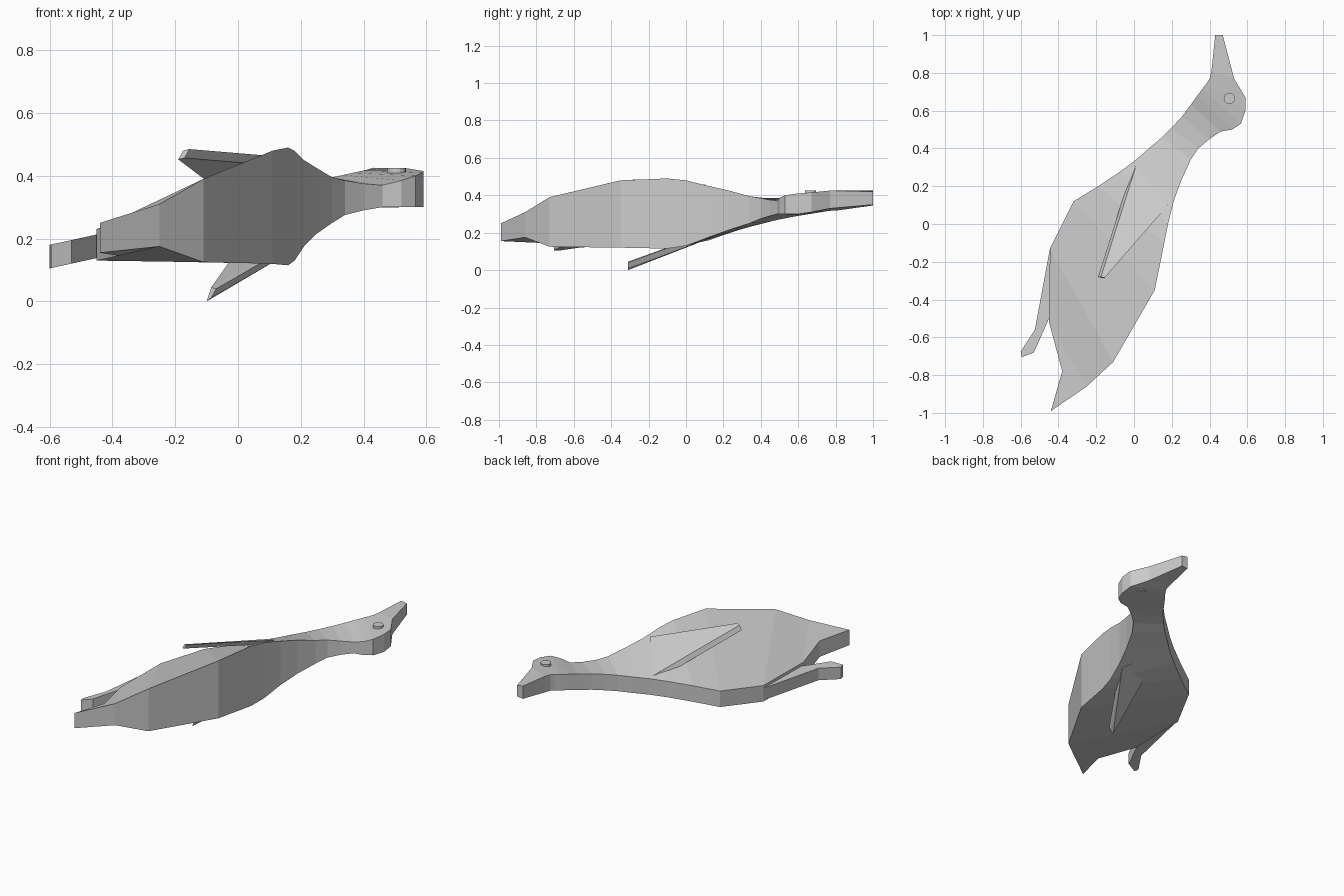
import bpy, bmesh

if "Cube" in bpy.data.objects:
    bpy.data.objects.remove(bpy.data.objects["Cube"])


def make(name, bm):
    bmesh.ops.recalc_face_normals(bm, faces=bm.faces)
    me = bpy.data.meshes.new(name)
    bm.to_mesh(me)
    bm.free()
    ob = bpy.data.objects.new(name, me)
    bpy.context.collection.objects.link(ob)
    return ob


def plane_z(x):
    # tilted middle plane of the lying bird
    return 0.279 + 0.22 * x


def slab(name, top, bottom):
    # closed plate between two matching outlines
    bm = bmesh.new()
    a = [bm.verts.new(p) for p in top]
    b = [bm.verts.new(p) for p in bottom]
    n = len(a)
    caps = [bm.faces.new(a), bm.faces.new(b[::-1])]
    for i in range(n):
        j = (i + 1) % n
        bm.faces.new((a[i], b[i], b[j], a[j]))
    bmesh.ops.triangulate(bm, faces=caps)
    return make(name, bm)


# Body: stations from beak to tail: back edge x, y, then belly edge x, y, top z, bottom z
stations = [
    (.43, 1.0, .47, 1.0, .42, .35),
    (.41, .81, .53, .77, .425, .33),
    (.40, .77, .59, .67, .415, .31),
    (.385, .745, .59, .60, .41, .30),
    (.365, .72, .565, .53, .40, .30),
    (.335, .68, .52, .50, .385, .30),
    (.30, .63, .46, .49, .37, .30),
    (.255, .57, .40, .45, .375, .29),
    (.20, .51, .34, .40, .385, .275),
    (.15, .46, .30, .34, .395, .25),
    (.09, .41, .25, .23, .425, .215),
    (.01, .34, .21, .12, .45, .175),
    (-.07, .28, .18, .0, .48, .13),
    (-.19, .20, .16, -.10, .49, .115),
    (-.32, .12, .11, -.35, .48, .12),
    (-.445, -.13, -.11, -.73, .39, .125),
    (-.45, -.52, -.25, -.86, .31, .175),
    (-.38, -.78, -.44, -.99, .25, .155),
]
bm = bmesh.new()
rings = []
for lx, ly, rx, ry, zt, zb in stations:
    half = 0.04 if ly > 0.9 else 0.05
    mid = plane_z(lx) + (0.012 if ly > 0.9 else 0)
    pts = [(lx, ly, mid + half), (rx, ry, zt), (rx, ry, zb), (lx, ly, mid - half)]
    rings.append([bm.verts.new(p) for p in pts])
for a, b in zip(rings, rings[1:]):
    for i in range(4):
        j = (i + 1) % 4
        bm.faces.new((a[i], a[j], b[j], b[i]))
bm.faces.new(rings[0])
bm.faces.new(rings[-1])
make("body", bm)

# Foot behind the body
foot = [(-.445, -.13), (-.525, -.56), (-.60, -.675), (-.595, -.705),
        (-.53, -.68), (-.45, -.50), (-.40, -.30)]
slab("foot",
     [(x, y, plane_z(x) + .033) for x, y in foot],
     [(x, y, plane_z(x) - .042) for x, y in foot])

# Flippers, one on each flat side
wings = {
    "upper_flipper": [(.01, .305, .34), (-.175, -.28, .48), (-.155, -.285, .485), (.18, .10, .457)],
    "lower_flipper": [(.07, .30, .265), (-.085, -.31, .045), (-.07, -.31, .04), (.19, .10, .19)],
}
for name, pts in wings.items():
    slab(name, pts, [(x - .015, y, z - .028) for x, y, z in pts])
# lower tip rests on the ground
low = bpy.data.objects["lower_flipper"].data.vertices
low[5].co.z = 0.0

# Eyes: shallow discs on both sides of the head
for name, z in (("upper_eye", .417), ("lower_eye", .312)):
    bpy.ops.mesh.primitive_cylinder_add(vertices=16, radius=.03, depth=.016,
                                        location=(.505, .665, z))
    bpy.context.object.name = name
